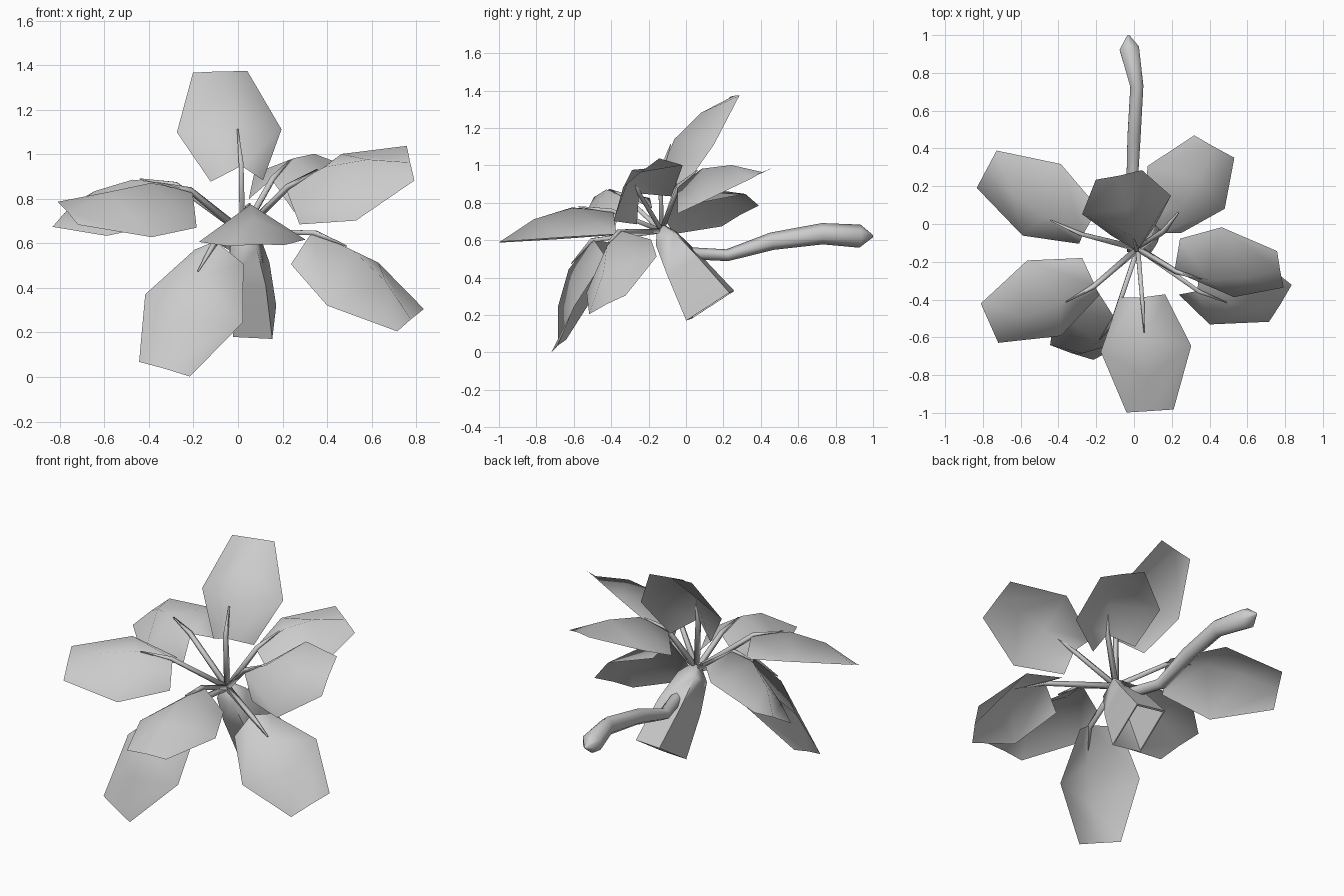
import bpy, bmesh, math
from mathutils import Vector as V

if "Cube" in bpy.data.objects:
    bpy.data.objects.remove(bpy.data.objects["Cube"])

grey = bpy.data.materials.new("light grey")
grey.diffuse_color = (0.6, 0.6, 0.6, 1)
grey.use_nodes = True
grey.node_tree.nodes["Principled BSDF"].inputs["Base Color"].default_value = grey.diffuse_color


def finish(bm, name, angle=40, solid=True):
    if solid:
        bmesh.ops.recalc_face_normals(bm, faces=bm.faces)
    me = bpy.data.meshes.new(name)
    bm.to_mesh(me)
    bm.free()
    me.materials.append(grey)
    ob = bpy.data.objects.new(name, me)
    bpy.context.collection.objects.link(ob)
    bpy.ops.object.select_all(action='DESELECT')
    ob.select_set(True)
    bpy.context.view_layer.objects.active = ob
    bpy.ops.object.shade_smooth_by_angle(angle=math.radians(angle))
    return ob


def tube(name, path, radii, sides=4, axis=None, angle=40, turn=0.0):
    """Loft polygon rings along a path; radii are (x-ish, other) pairs."""
    bm = bmesh.new()
    path = [V(p) for p in path]
    rings = []
    for i, (p, r) in enumerate(zip(path, radii)):
        d = axis or (path[min(i + 1, len(path) - 1)] - path[max(i - 1, 0)])
        d = d.normalized()
        ref = V((1, 0, 0)) if abs(d.x) < 0.8 else V((0, 0, 1))
        u = (ref - d * ref.dot(d)).normalized()
        v = d.cross(u)
        ring = []
        for k in range(sides):
            a = 2 * math.pi * (k + 0.5) / sides + turn
            ring.append(bm.verts.new(p + u * r[0] * math.cos(a) + v * r[1] * math.sin(a)))
        rings.append(ring)
    for a, b in zip(rings, rings[1:]):
        for k in range(sides):
            n = (k + 1) % sides
            bm.faces.new((a[k], a[n], b[n], b[k]))
    bm.faces.new(rings[0][::-1])
    bm.faces.new(rings[-1])
    return finish(bm, name, angle)


# Leaf template: half width, edge position along the leaf, rib position, rib height
ROWS = [(0.12, 0.0, 0.0, 0.13),
        (0.24, 0.46, 0.36, 0.16),
        (None, None, 0.70, 0.11),
        (0.125, 1.0, 1.0, 0.005)]

# Leaves: base middle, tip middle, direction across the blade
LEAVES = {
    "back_left": ((-.24, -.01, .75), (-.78, .29, .73), (.23, .40, .23)),
    "front_left": ((-.23, -.28, .72), (-.765, -.525, .735), (-.17, .36, .18)),
    "back_right": ((.15, .01, .77), (.425, .41, .96), (.42, -.20, -.10)),
    "right_upper": ((.26, -.17, .76), (.775, -.24, .96), (-.07, .34, .27)),
    "right_lower": ((.295, -.28, .555), (.775, -.42, .255), (.21, .40, .22)),
    "top": ((-.005, -.035, .88), (-.08, .26, 1.37), (.44, .09, .01)),
    "front": ((.045, -.38, .63), (.085, -.99, .59), (.49, .02, .01)),
    "front_low": ((-.085, -.39, .54), (-.33, -.68, .035), (.49, -.16, -.13)),
}
HUB = V((.02, -.13, .65))


def leaf(name, base, tip, across):
    base, tip, w = V(base), V(tip), V(across)
    axis = tip - base
    d = axis.normalized()
    w = (w - d * w.dot(d)).normalized()
    n = d.cross(w)
    if n.z < 0:
        n, w = -n, -w
    bm = bmesh.new()
    rib, left, right = [], [], []
    for half, te, tr, h in ROWS:
        rib.append(bm.verts.new(base + axis * tr + n * h))
        if half:
            left.append(bm.verts.new(base + axis * te - w * half))
            right.append(bm.verts.new(base + axis * te + w * half))
    # each half blade: base panel, then a fan to the tip
    for e, flip in ((left, True), (right, False)):
        for f in ((rib[0], rib[1], e[1], e[0]), (rib[1], rib[2], e[1]),
                  (rib[2], rib[3], e[2], e[1])):
            bm.faces.new(f if flip else f[::-1])
    bm.normal_update()
    if sum((f.normal.dot(n) for f in bm.faces)) < 0:
        bmesh.ops.reverse_faces(bm, faces=bm.faces)
    finish(bm, name + "_leaf", 80, solid=False)
    # stalk from the hub to the rib, lying on top of the blade for a short way
    start = base + axis * 0.02 + n * 0.13
    end = base + axis * 0.3 + n * 0.162
    tube(name + "_stalk", [HUB, start, end],
         [(.018, .018), (.015, .015), (.004, .004)], angle=100)


for key, args in LEAVES.items():
    leaf(key, *args)

# Tapered square body, open and hollow at its lower end
c = V((.075, .13, .25))
tube("body",
     [(.025, -.135, .67), (.03, -.105, .61), (.05, -.01, .465), c, c, (.045, -.02, .48)],
     [(.03, .03), (.085, .085), (.118, .135), (.125, .195), (.115, .18), (.09, .105)],
     axis=V((.02, .265, -.41)), angle=85, turn=0.1)

# Bent root reaching out to the back
tube("root",
     [(.04, .03, .53), (-.01, .22, .52), (0, .46, .595), (.015, .73, .635),
      (-.025, .93, .622), (-.03, 1.0, .622)],
     [(.035, .032), (.035, .032), (.04, .047), (.04, .057), (.06, .062), (.006, .006)],
     sides=6, angle=85)
